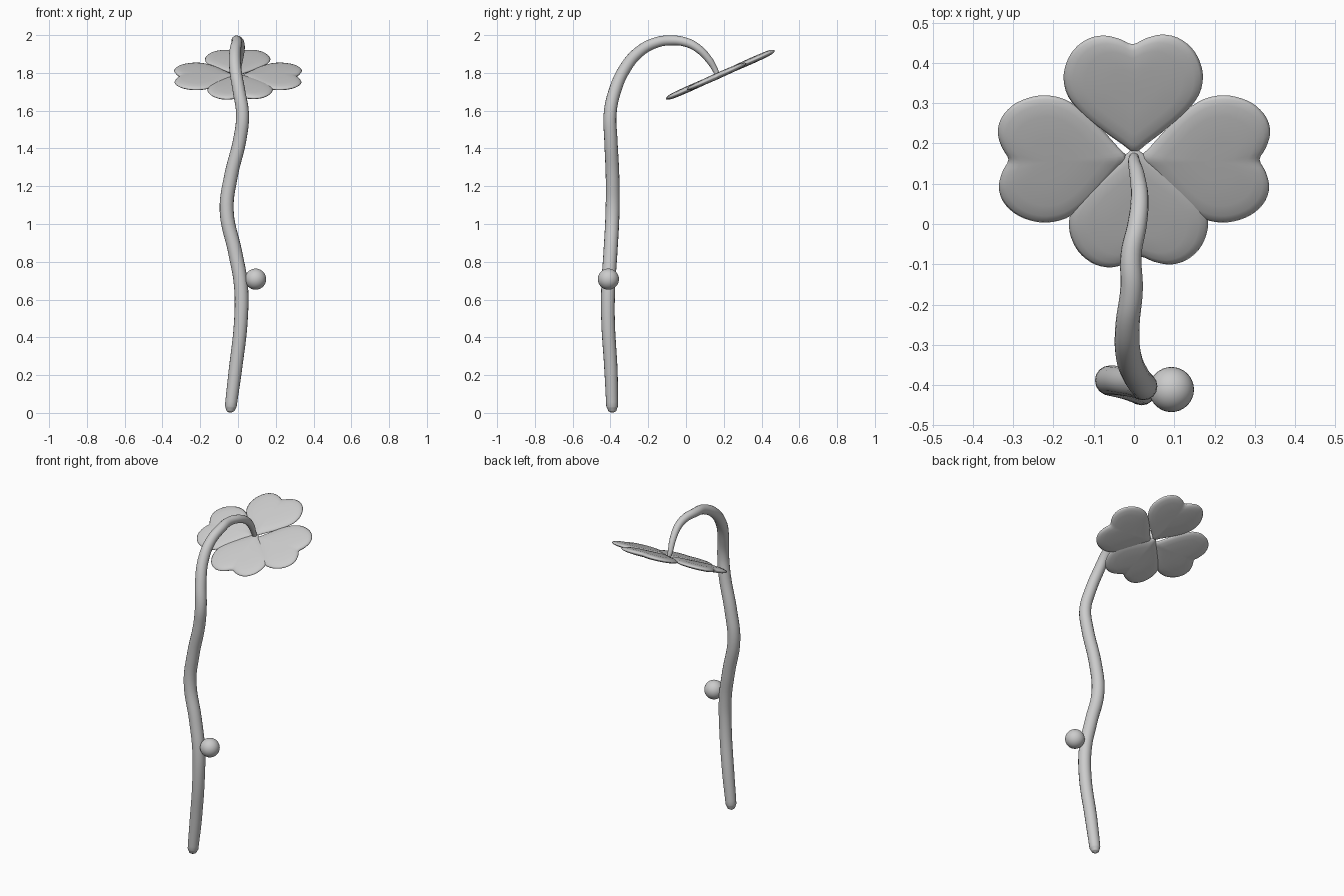
import bpy, bmesh, math
from mathutils import Vector, Matrix

if "Cube" in bpy.data.objects:
    bpy.data.objects.remove(bpy.data.objects["Cube"])

# Stem: tapered tube along a swaying path that hooks over at the top (x, y, z, radius)
path = [(-.040, -.390, .001, .006), (-.040, -.390, .010, .021), (-.038, -.391, .035, .031),
        (-.015, -.397, .22, .035), (.016, -.413, .50, .036), (.015, -.411, .68, .037),
        (-.015, -.400, .85, .037), (-.060, -.389, 1.07, .037), (-.038, -.389, 1.25, .036),
        (.010, -.398, 1.45, .035), (.024, -.402, 1.58, .034), (.006, -.378, 1.70, .033),
        (-.014, -.325, 1.82, .032), (-.016, -.250, 1.91, .030), (-.006, -.160, 1.960, .028),
        (-.007, -.075, 1.972, .026), (.008, .000, 1.962, .024), (.014, .060, 1.932, .022),
        (.008, .120, 1.872, .019), (.000, .155, 1.815, .015), (.000, .168, 1.785, .011)]
cu = bpy.data.curves.new("stem", 'CURVE')
cu.dimensions = '3D'
cu.bevel_depth = 1.0
cu.bevel_resolution = 6
cu.resolution_u = 6
cu.use_fill_caps = True
sp = cu.splines.new('BEZIER')
sp.bezier_points.add(len(path) - 1)
for p, (x, y, z, r) in zip(sp.bezier_points, path):
    p.co = (x, y, z)
    p.radius = r
    p.handle_left_type = p.handle_right_type = 'AUTO'
stem = bpy.data.objects.new("stem", cu)
bpy.context.collection.objects.link(stem)
bpy.context.view_layer.objects.active = stem
stem.select_set(True)
bpy.ops.object.convert(target='MESH')
bpy.ops.object.shade_smooth_by_angle(angle=math.radians(50))

# Bud on the side of the stem
bpy.ops.mesh.primitive_uv_sphere_add(segments=32, ring_count=16, radius=.056,
                                     location=(.093, -.411, .708))
bpy.context.object.name = "bud"
bpy.ops.object.shade_smooth()

# Heart outline (right half, tip at the origin), mirrored and smoothed
half = [(.030, .024), (.080, .064), (.128, .108), (.162, .155), (.173, .203), (.166, .246),
        (.146, .284), (.112, .312), (.072, .321), (.032, .311)]
outline = [(0, .002)] + half + [(0, .296)] + [(-x, y) for x, y in reversed(half)]


def smooth_loop(pts, steps):
    pts = [Vector(p) for p in pts]
    n, out = len(pts), []
    for i in range(n):
        a, b, c, d = (pts[(i + k) % n] for k in (-1, 0, 1, 2))
        for s in range(steps):
            t = s / steps
            out.append(.5 * (2 * b + (c - a) * t + (2 * a - 5 * b + 4 * c - d) * t * t
                             + (3 * b - a - 3 * c + d) * t ** 3))
    return out


LOOP = smooth_loop(outline, 3)
MID = Vector((0, .19))
# cushion cross-section: inset scale and height from bottom to top
SECTION = [(.35, .016), (.7, .0145), (.87, .011), (.96, .006)]
RINGS = [(s, -h) for s, h in SECTION] + [(1, 0)] + [(s, h) for s, h in reversed(SECTION)]


def leaf(name, turn, scale, tip_gap, lift=0):
    bm = bmesh.new()
    rings = []
    for s, h in RINGS:
        rings.append([bm.verts.new((*(MID + (p - MID) * s), h)) for p in LOOP])
    n = len(LOOP)
    for lo, hi in zip(rings, rings[1:]):
        for i in range(n):
            j = (i + 1) % n
            bm.faces.new((lo[i], lo[j], hi[j], hi[i]))
    for ring, h in ((rings[0], -.0165), (rings[-1], .0165)):
        c = bm.verts.new((*MID, h))
        for i in range(n):
            bm.faces.new((ring[i], ring[(i + 1) % n], c))
    bmesh.ops.recalc_face_normals(bm, faces=bm.faces)
    me = bpy.data.meshes.new(name)
    bm.to_mesh(me)
    bm.free()
    me.shade_smooth()
    ob = bpy.data.objects.new(name, me)
    bpy.context.collection.objects.link(ob)
    # spread around the stem end, then tilt the whole clover
    ob.matrix_world = (Matrix.Translation((.002, .165, 1.783))
                       @ Matrix.Rotation(math.radians(24), 4, 'X')
                       @ Matrix.Rotation(math.radians(turn), 4, 'Z')
                       @ Matrix.Translation((0, tip_gap, lift))
                       @ Matrix.Scale(scale, 4))


leaf("leaf_back", 1, 1.0, .012)
leaf("leaf_left", 91, 1.0, .018)
leaf("leaf_front", 183, 1.0, -.026)
leaf("leaf_right", 269, 1.0, .014)
